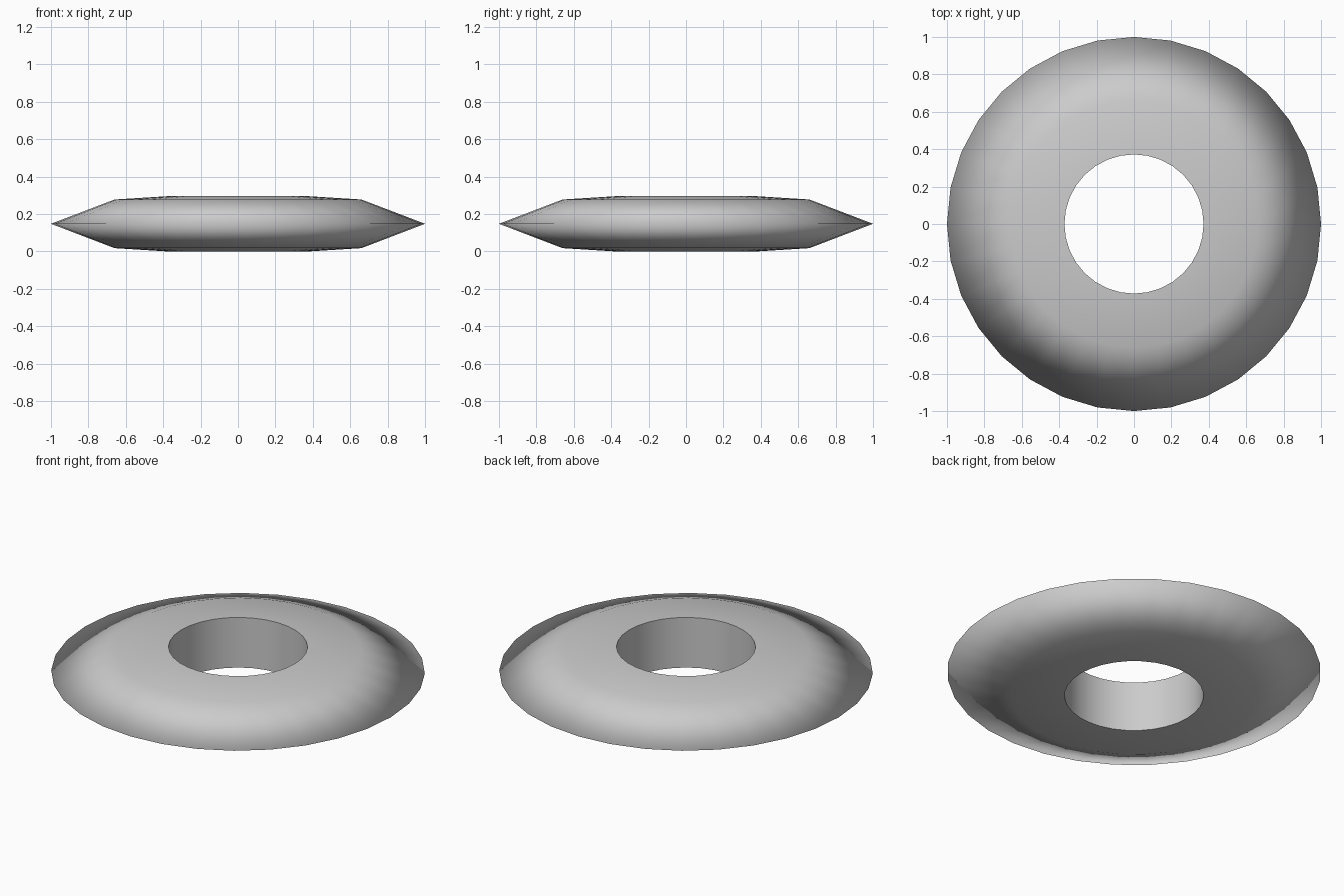
import bpy, bmesh
from math import cos, sin, pi

if "Cube" in bpy.data.objects:
    bpy.data.objects.remove(bpy.data.objects["Cube"])

SIDES = 32
# Closed cross-section (radius, z): hole top, shoulder, rim, shoulder, hole bottom
PROFILE = [(0.372, 0.296), (0.66, 0.278), (1.0, 0.148), (0.66, 0.018), (0.372, 0.0)]

bm = bmesh.new()
# Rings around the z axis
rings = [[bm.verts.new((r * cos(2 * pi * i / SIDES), r * sin(2 * pi * i / SIDES), z))
          for i in range(SIDES)] for r, z in PROFILE]

# Skin neighbouring rings, closing through the hole wall
for k, a in enumerate(rings):
    b = rings[(k + 1) % len(rings)]
    for i in range(SIDES):
        j = (i + 1) % SIDES
        bm.faces.new((a[i], b[i], b[j], a[j])).smooth = True
bmesh.ops.recalc_face_normals(bm, faces=bm.faces)

# Crisp hole edges; the rest, including the outer rim, stays smooth
for ring in (rings[0], rings[-1]):
    for i in range(SIDES):
        bm.edges.get((ring[i], ring[(i + 1) % SIDES])).smooth = False

mesh = bpy.data.meshes.new("ring_disc")
bm.to_mesh(mesh)
bm.free()
disc = bpy.data.objects.new("ring_disc", mesh)
bpy.context.collection.objects.link(disc)
